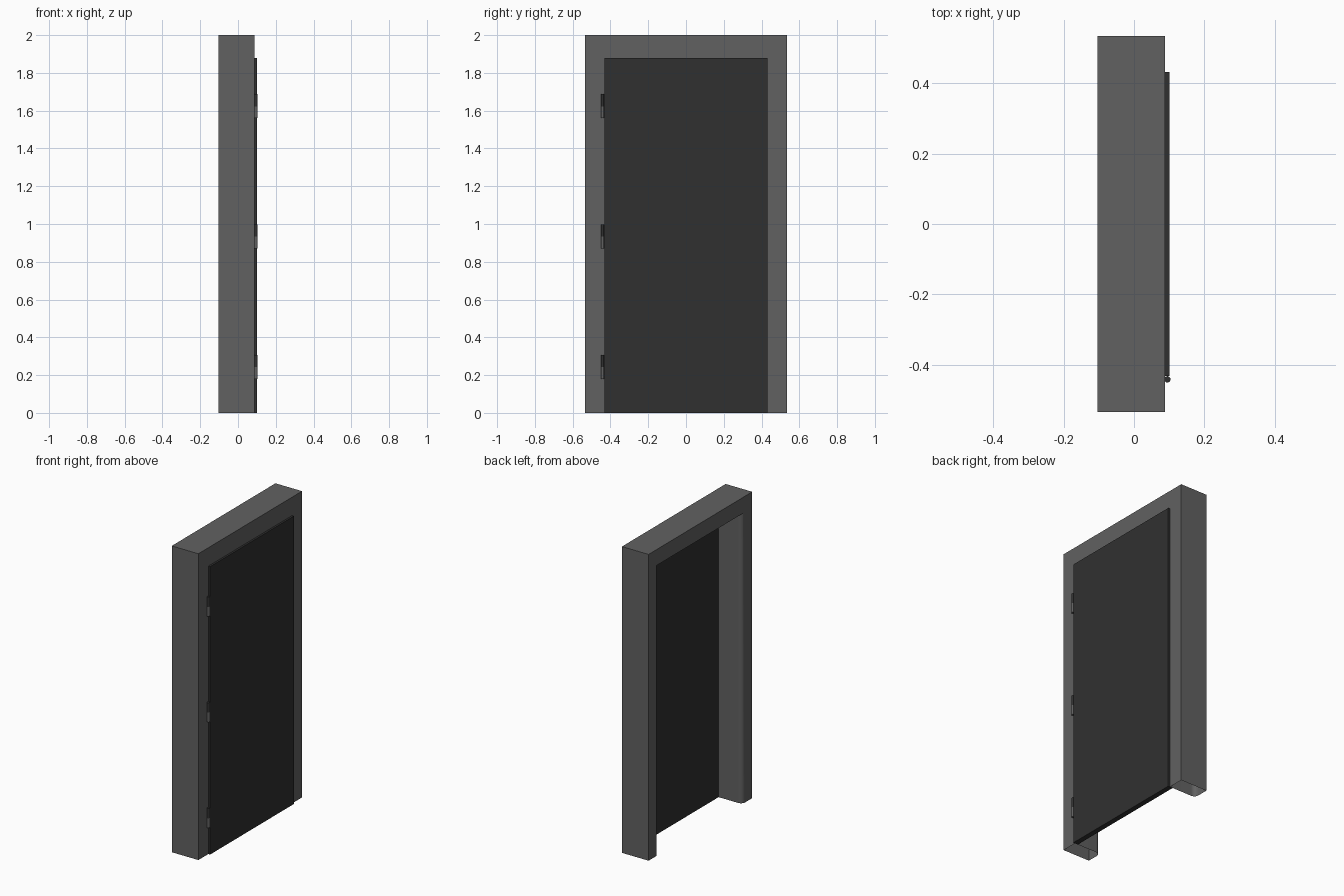
import bpy, bmesh, math

if "Cube" in bpy.data.objects:
    bpy.data.objects.remove(bpy.data.objects["Cube"])

def material(name, v):
    m = bpy.data.materials.new(name)
    m.diffuse_color = (v, v, v, 1)
    m.use_nodes = True
    m.node_tree.nodes["Principled BSDF"].inputs["Base Color"].default_value = m.diffuse_color
    return m

FRAME_MAT = material("frame_grey", 0.12)
LEAF_MAT = material("door_dark_grey", 0.03)

def finish(bm, name, mat):
    bmesh.ops.recalc_face_normals(bm, faces=bm.faces[:])
    me = bpy.data.meshes.new(name)
    bm.to_mesh(me)
    bm.free()
    ob = bpy.data.objects.new(name, me)
    bpy.context.collection.objects.link(ob)
    me.materials.append(mat)
    bpy.ops.object.select_all(action='DESELECT')
    ob.select_set(True)
    bpy.context.view_layer.objects.active = ob
    bpy.ops.object.shade_smooth_by_angle(angle=math.radians(30))
    return ob

X0, X1 = -0.104, 0.088          # frame depth
YI, YO = 0.432, 0.535           # opening and outer half widths
ZI, ZO = 1.88, 2.0              # opening and outer heights
R, SEG = 0.03, 8                # rounded inner edge

# Frame: hollow section (x, inset from opening) swept around three sides, open at the feet
profile = [(X1, 0), (X1, None), (X0, None)]
for i in range(SEG + 1):
    a = math.pi / 2 * i / SEG
    profile.append((X0 + R - R * math.cos(a), R - R * math.sin(a)))

def station(side, top):
    pts = []
    for x, d in profile:
        y = YO if d is None else YI + d
        z = ZO if d is None else ZI + d
        pts.append((x, side * y, z if top else 0))
    return pts

bm = bmesh.new()
rings = [[bm.verts.new(p) for p in station(s, t)]
         for s, t in ((-1, False), (-1, True), (1, True), (1, False))]
n = len(profile)
for a, b in zip(rings, rings[1:]):
    for i in range(n):
        j = (i + 1) % n
        bm.faces.new((a[i], a[j], b[j], b[i]))
finish(bm, "door_frame", FRAME_MAT)

# Door leaf, standing slightly proud of the frame
bm = bmesh.new()
bmesh.ops.create_cube(bm, size=1)
for v in bm.verts:
    v.co = (0.084 + v.co.x * 0.034, v.co.y * 2 * YI, (v.co.z + 0.5) * ZI)
finish(bm, "door_leaf", LEAF_MAT)

# Hinges: lower barrel belongs to the frame, upper barrel to the leaf
def barrel(name, z0, z1, mat):
    bm = bmesh.new()
    bmesh.ops.create_cone(bm, cap_ends=True, segments=16, radius1=0.009,
                          radius2=0.009, depth=z1 - z0)
    bmesh.ops.translate(bm, verts=bm.verts, vec=(0.095, -0.442, (z0 + z1) / 2))
    finish(bm, name, mat)

for k, z in enumerate((0.18, 0.87, 1.56)):
    barrel(f"hinge_lower_barrel_{k + 1}", z, z + 0.063, FRAME_MAT)
    barrel(f"hinge_upper_barrel_{k + 1}", z + 0.063, z + 0.127, LEAF_MAT)
